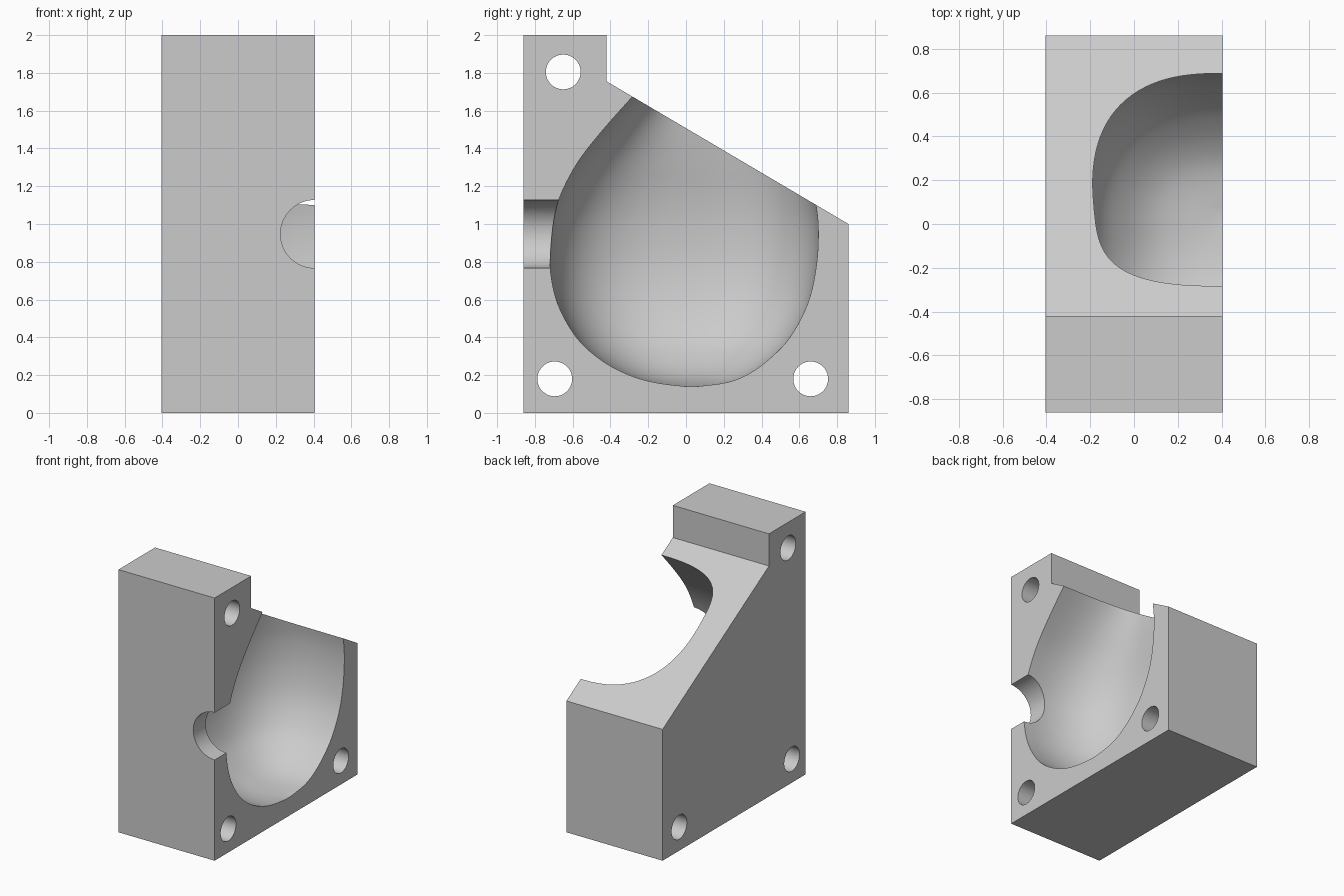
import bpy, bmesh, math
from mathutils import Vector, Matrix

cube = bpy.data.objects.get("Cube")
if cube:
    bpy.data.objects.remove(cube, do_unlink=True)

HALF = 0.405  # half the block's thickness along x

grey = bpy.data.materials.new("light grey")
grey.use_nodes = True
grey.diffuse_color = (0.6, 0.6, 0.6, 1)
grey.node_tree.nodes["Principled BSDF"].inputs["Base Color"].default_value = (0.6, 0.6, 0.6, 1)


def make_object(name, bm):
    bmesh.ops.recalc_face_normals(bm, faces=bm.faces)
    mesh = bpy.data.meshes.new(name)
    bm.to_mesh(mesh)
    bm.free()
    mesh.materials.append(grey)
    obj = bpy.data.objects.new(name, mesh)
    bpy.context.collection.objects.link(obj)
    return obj


def cylinder(name, radius, length, centre, axis):
    bm = bmesh.new()
    turn = Vector((0, 0, 1)).rotation_difference(Vector(axis)).to_matrix().to_4x4()
    bmesh.ops.create_cone(bm, cap_ends=True, segments=64, radius1=radius, radius2=radius,
                          depth=length, matrix=Matrix.Translation(centre) @ turn)
    return make_object(name, bm)


def smooth_path(points, steps):
    """Catmull-Rom curve through the points, in any dimension."""
    pts = [points[0]] + points + [points[-1]]
    path = []
    for a, b, c, d in zip(pts, pts[1:], pts[2:], pts[3:]):
        for i in range(steps):
            t = i / steps
            path.append([0.5 * (2 * q + (r - p) * t + (2 * p - 5 * q + 4 * r - s) * t * t
                                + (3 * q - p - 3 * r + s) * t ** 3)
                         for p, q, r, s in zip(a, b, c, d)])
    return path + [list(points[-1])]


def superellipse(value, power):
    return math.copysign(abs(value) ** power, value)


# Block: side profile extruded across x
bm = bmesh.new()
profile = [(-0.86, 0), (0.86, 0), (0.86, 1.0), (-0.42, 1.755), (-0.42, 2), (-0.86, 2)]
face = bm.faces.new([bm.verts.new((-HALF, y, z)) for y, z in profile])
extruded = bmesh.ops.extrude_face_region(bm, geom=[face])
bmesh.ops.translate(bm, vec=(2 * HALF, 0, 0),
                    verts=[v for v in extruded["geom"] if isinstance(v, bmesh.types.BMVert)])
block = make_object("mould_half", bm)

# Cavity: lofted rounded sections, each row is height, front edge, back edge, depth
rows = [(0.14, 0.0, 0.06, 0.03), (0.16, -0.16, 0.21, 0.20), (0.2, -0.3, 0.32, 0.33),
        (0.28, -0.45, 0.435, 0.45), (0.4, -0.58, 0.55, 0.56), (0.58, -0.68, 0.645, 0.635),
        (0.78, -0.72, 0.69, 0.67), (0.98, -0.715, 0.7, 0.67), (1.15, -0.665, 0.68, 0.65),
        (1.32, -0.577, 0.645, 0.615), (1.48, -0.455, 0.58, 0.585), (1.67, -0.287, 0.47, 0.56),
        (1.85, -0.12, 0.36, 0.54)]
SIDES = 96
bm = bmesh.new()
rings = []
for z, front, back, depth in smooth_path(rows, 5):
    middle, half = (front + back) / 2, (back - front) / 2
    ring = []
    for i in range(SIDES):
        a = math.tau * i / SIDES
        ring.append(bm.verts.new((HALF + depth * superellipse(math.cos(a), 0.77),
                                  middle + half * superellipse(math.sin(a), 0.77), z)))
    rings.append(ring)
for low, high in zip(rings, rings[1:]):
    for i in range(SIDES):
        j = (i + 1) % SIDES
        bm.faces.new((low[i], low[j], high[j], high[i]))
bm.faces.new(rings[0])
bm.faces.new(rings[-1])
cutters = [make_object("cavity_cutter", bm)]

# Filling channel at the front and three bolt holes through the thickness
cutters.append(cylinder("channel_cutter", 0.18, 0.6, (HALF, -0.8, 0.947), (0, 1, 0)))
for y, z in [(-0.65, 1.805), (-0.695, 0.18), (0.66, 0.18)]:
    cutters.append(cylinder("bolt_hole_cutter", 0.092, 1.2, (0, y, z), (1, 0, 0)))

# Cut everything out of the block
bpy.ops.object.select_all(action="DESELECT")
block.select_set(True)
bpy.context.view_layer.objects.active = block
for cutter in cutters:
    cutter.hide_render = True
    mod = block.modifiers.new("cut", "BOOLEAN")
    mod.operation = "DIFFERENCE"
    mod.solver = "EXACT"
    mod.object = cutter
    bpy.ops.object.modifier_apply(modifier=mod.name)
    bpy.data.objects.remove(cutter, do_unlink=True)

bpy.ops.object.shade_smooth_by_angle(angle=math.radians(30))
